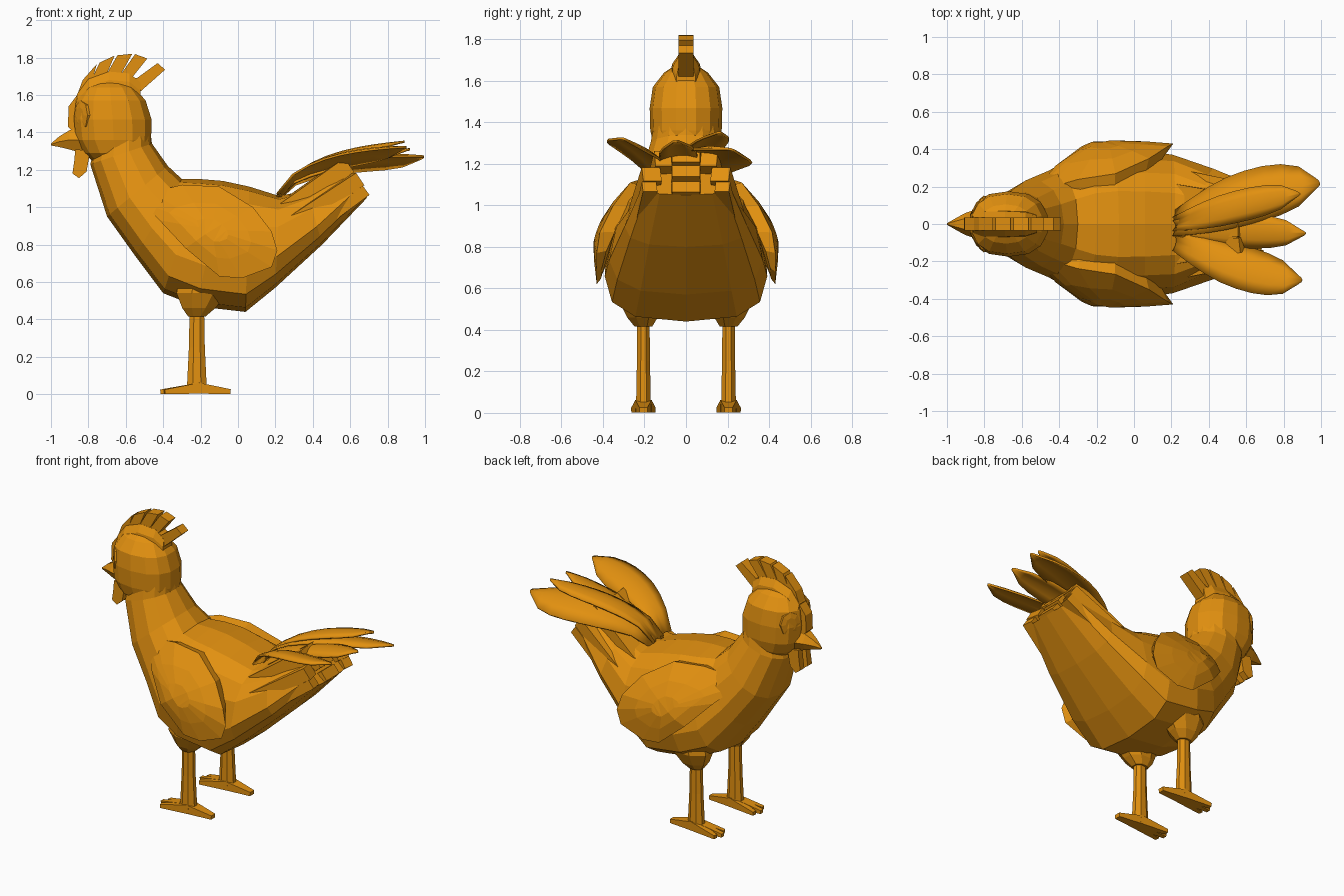
import bpy, bmesh, math
from mathutils import Vector

if "Cube" in bpy.data.objects:
    bpy.data.objects.remove(bpy.data.objects["Cube"])

mat = bpy.data.materials.new("golden orange")
mat.diffuse_color = (0.76, 0.28, 0.005, 1)
mat.use_nodes = True
mat.node_tree.nodes["Principled BSDF"].inputs["Base Color"].default_value = mat.diffuse_color


def make(name, verts, faces, smooth=False, solid=0.0):
    bm = bmesh.new()
    vs = [bm.verts.new(v) for v in verts]
    for f in faces:
        bm.faces.new([vs[i] for i in f])
    bmesh.ops.recalc_face_normals(bm, faces=bm.faces)
    bmesh.ops.triangulate(bm, faces=[f for f in bm.faces if len(f.verts) > 4])
    me = bpy.data.meshes.new(name)
    bm.to_mesh(me)
    bm.free()
    me.materials.append(mat)
    for p in me.polygons:
        p.use_smooth = smooth
    ob = bpy.data.objects.new(name, me)
    bpy.context.collection.objects.link(ob)
    if solid:
        m = ob.modifiers.new("thickness", 'SOLIDIFY')
        m.thickness, m.offset = solid, 0
    return ob


def loft(name, rings, smooth=False):
    n = len(rings[0])
    verts = [p for r in rings for p in r]
    faces = [(k*n + i, k*n + (i+1) % n, (k+1)*n + (i+1) % n, (k+1)*n + i)
             for k in range(len(rings)-1) for i in range(n)]
    faces += [tuple(range(n)), tuple(range(len(verts)-n, len(verts)))]
    return make(name, verts, faces, smooth)


def spow(v, p):
    return math.copysign(abs(v)**p, v)


def oval(c, rx, ry, n=8, p=1.0):
    return [(c[0] + rx*spow(math.cos(a), p), c[1] + ry*spow(math.sin(a), p), c[2])
            for a in (2*math.pi*(i+.5)/n for i in range(n))]


def plate(name, outline, y, half):
    # side outline (x, z) given thickness along y
    n = len(outline)
    verts = [(x, y-half, z) for x, z in outline] + [(x, y+half, z) for x, z in outline]
    faces = [tuple(range(n)), tuple(range(n, 2*n))]
    faces += [(i, (i+1) % n, n + (i+1) % n, n+i) for i in range(n)]
    return make(name, verts, faces)


def bar(name, a, b, wa, ha, wb, hb):
    # tapered box from a to b, widths across and heights perpendicular
    a, b = Vector(a), Vector(b)
    d = (b-a).normalized()
    s = d.cross(Vector((0, 0, 1))).normalized()
    u = s.cross(d)
    return loft(name, [[c + s*w*i + u*h*j for i, j in ((-1, -1), (1, -1), (1, 1), (-1, 1))]
                       for c, w, h in ((a, wa, ha), (b, wb, hb))])


# Body and neck: bottom x, z, top x, z, half width, squareness, top narrowing
sections = [(-.77, 1.30, -.47, 1.42, .16, .9, 0),
            (-.79, 1.23, -.46, 1.34, .175, .9, 0),
            (-.70, .95, -.375, 1.22, .235, .9, .05),
            (-.55, .74, -.30, 1.15, .285, .85, .06),
            (-.40, .54, -.20, 1.15, .345, .75, .12),
            (-.22, .47, -.08, 1.14, .375, .70, .17),
            (.04, .44, .06, 1.11, .375, .70, .18),
            (.20, .57, .22, 1.06, .36, .75, .15),
            (.45, .80, .37, 1.09, .285, .75, .18),
            (.69, 1.05, .53, 1.18, .20, .75, .2)]
rings = []
for bx, bz, tx, tz, w, p, k in sections:
    ring = []
    for i in range(14):
        a = 2*math.pi*i/14
        c, s = spow(math.cos(a), p), spow(math.sin(a), p)
        ring.append(((bx+tx)/2 + (tx-bx)/2*c, w*s*(1-k*c), (bz+tz)/2 + (tz-bz)/2*c))
    rings.append(ring)
loft("body", rings)

# Head
loft("head", [oval((x, 0, z), rx, ry, 14, .85) for x, z, rx, ry in
              ((-.65, 1.22, .10, .09), (-.65, 1.29, .18, .155), (-.665, 1.36, .205, .172),
               (-.67, 1.47, .212, .175), (-.68, 1.57, .19, .16),
               (-.685, 1.64, .135, .105), (-.69, 1.67, .08, .06))])

# Crest with swept back fingers, flaring into the head
plate("crest", [(-.86, 1.38), (-.91, 1.43), (-.905, 1.54), (-.86, 1.60), (-.83, 1.68),
                (-.755, 1.765), (-.77, 1.71), (-.74, 1.773), (-.66, 1.81), (-.70, 1.715),
                (-.645, 1.812), (-.565, 1.82), (-.63, 1.705), (-.55, 1.818), (-.485, 1.795),
                (-.565, 1.695), (-.54, 1.69), (-.43, 1.77), (-.39, 1.735), (-.52, 1.62),
                (-.70, 1.59), (-.82, 1.48)], 0, .035)
loft("crest_base", [[(x, -w, z-.06), (x, w, z-.06), (x, w*.9, z), (x, .036, z+.045),
                     (x, -.036, z+.045), (x, -w*.9, z)]
                    for x, z, w in ((-.86, 1.56, .06), (-.80, 1.64, .075),
                                    (-.69, 1.68, .075), (-.58, 1.67, .07), (-.52, 1.62, .05))])

# Beak
loft("beak", [[(x, ry*math.cos(a), z + rz*math.sin(a)) for a in
               (math.pi*i/3 for i in range(6))]
              for x, z, ry, rz in ((-.82, 1.36, .085, .085), (-.90, 1.36, .06, .06),
                                   (-.955, 1.35, .03, .033), (-1, 1.335, .004, .006))])

for s, side in ((1, "left"), (-1, "right")):
    # Face details
    plate("wattle_" + side, [(-.87, 1.31), (-.875, 1.25), (-.885, 1.18), (-.85, 1.155),
                             (-.81, 1.19), (-.79, 1.30)], s*.04, .022)
    loft("eye_" + side, [[(-.83 - t + r*.45*math.cos(a), s*(.095 + t*.5 + r*.65*math.cos(a)),
                           1.49 + r*math.sin(a)) for a in
                          (math.pi*i/4 for i in range(8))]
                         for t, r in ((-.03, .085), (.010, .08), (.016, .045))])
    # Legs: thigh, shank and toes
    loft("thigh_" + side, [oval((x, s*y, z), rx, ry, 8) for x, y, z, rx, ry in
                           ((-.22, .205, .415, .05, .045), (-.21, .21, .46, .095, .08),
                            (-.19, .22, .54, .15, .11), (-.17, .22, .64, .15, .11),
                            (-.15, .22, .76, .08, .07))])
    loft("leg_" + side, [oval((-.22, s*.205, z), rx, ry, 8) for z, rx, ry in
                         ((.01, .06, .04), (.06, .056, .038), (.25, .046, .034), (.45, .042, .032))])
    for i, dy in enumerate((-.045, 0, .045)):
        bar(f"toe_{side}_{i}", (-.20, s*.205 + dy*.3, .033), (-.415 + abs(dy)*.5, s*.205 + dy, .013),
            .025, .03, .014, .012)
    bar("rear_toe_" + side, (-.22, s*.205, .033), (-.04, s*.205, .014), .04, .03, .02, .013)

    # Wing: closed domed shape following the flank, thicker toward the shoulder
    outline = [(-.52, 1.03), (-.46, 1.08), (-.30, 1.12), (-.10, 1.11), (.08, 1.0), (.18, .87),
               (.21, .77), (.18, .68), (.02, .62), (-.10, .63), (-.28, .78), (-.42, .93)]
    verts = []
    for f, bulge in ((.9, -1), (1, 0), (.6, .012), (.25, .018)):
        for x, z in outline:
            x, z = -.14 + (x+.14)*f, .88 + (z-.88)*f
            y = .43 - 1.05*max(0, z-.80)**1.6 - .75*max(0, -.22-x)**1.4 + bulge
            if bulge < 0:
                y += .98 - .08*max(0, min(1, (z-.68)/.3))
            verts.append((x, s*y, z))
    loft("wing_" + side, [verts[i*12:i*12+12] for i in range(4)])

    # Stepped feather stubs around the tail end
    bar("tail_stub_upper_" + side, (.25, s*.15, .98), (.59, s*.11, 1.225), .06, .05, .04, .045)
    bar("tail_stub_side_" + side, (.28, s*.235, .90), (.645, s*.165, 1.15), .05, .05, .045, .04)
    bar("tail_stub_lower_" + side, (.45, s*.21, .92), (.68, s*.175, 1.09), .04, .03, .035, .03)
for name, a, b in (("upper", (.26, 0, 1.0), (.575, 0, 1.235)),
                   ("middle", (.34, 0, .93), (.635, 0, 1.165)),
                   ("lower", (.40, 0, .87), (.68, 0, 1.09))):
    bar("tail_stub_" + name, a, b, .08, .045, .068, .033)


# Long arched tail feathers: base y, tip, half width, tilt, sideways bow, height lift
def feather(name, y0, tip, half, tilt, bow, lift):
    n, m = 9, 5
    verts = []
    for i in range(n):
        t = i/(n-1)
        x = .23 + (tip[0]-.23)*t
        y = y0 + (tip[1]-y0)*t + bow*math.sin(math.pi*t)
        z = 1.07 + (tip[2]-1.07)*t**.6 + lift*math.sin(math.pi*t**.7)
        w = half*(.45 + .55*math.sin(math.pi*min(1, t/.5)/2))
        w *= math.sqrt(max(.03, 1-max(0, (t-.6)/.4)**2))
        for j in range(m):
            v = 2*j/(m-1) - 1
            verts.append((x - .02*v*v, y + w*v, z - .28*w*v*v + tilt*w*v))
    faces = [(i*m + j, i*m + j+1, (i+1)*m + j+1, (i+1)*m + j)
             for i in range(n-1) for j in range(m-1)]
    make(name, verts, faces, smooth=True, solid=.012)


feather("tail_feather_left_outer", .0, (.995, .215, 1.27), .145, -.25, .03, .065)
feather("tail_feather_left_upper", .0, (.89, .16, 1.35), .085, .0, .01, .045)
feather("tail_feather_middle", -.02, (.92, -.05, 1.31), .09, .1, 0, .02)
feather("tail_feather_right", -.09, (.90, -.30, 1.32), .12, -.3, -.03, .045)
